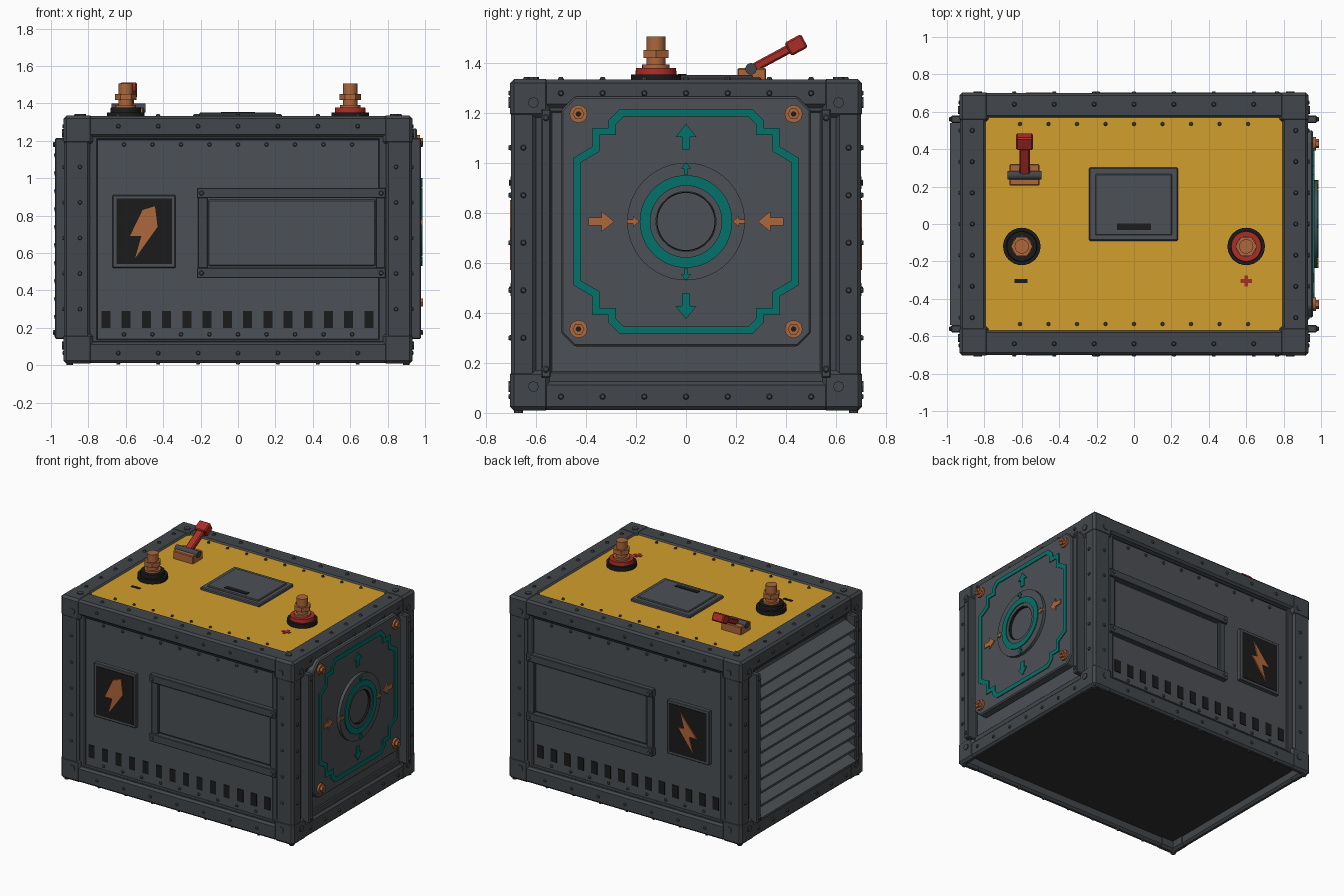
import bpy, bmesh, math
from mathutils import Vector

if "Cube" in bpy.data.objects:
    bpy.data.objects.remove(bpy.data.objects["Cube"])

COL = {"frame_grey": (0.055, 0.062, 0.069), "panel_grey": (0.072, 0.080, 0.089), "black": (0.011, 0.011, 0.011),
       "yellow": (0.64, 0.345, 0.025), "teal": (0.001, 0.165, 0.14), "copper": (0.42, 0.135, 0.045),
       "red": (0.40, 0.027, 0.02), "underside_dark": (0.03, 0.03, 0.031)}
MAT = {}
for n, c in COL.items():
    MAT[n] = bpy.data.materials.new(n)
    MAT[n].diffuse_color = (*c, 1)


class Part:
    """One object gathered from simple solids."""
    def __init__(self, name, mat, bevel=0, smooth=False):
        self.name, self.mat, self.bevel, self.smooth = name, mat, bevel, smooth
        self.bm = bmesh.new()

    def loops(self, loops, closed=False):
        vs = [[self.bm.verts.new(p) for p in l] for l in loops]
        n = len(vs[0])
        pairs = list(zip(vs, vs[1:])) + ([(vs[-1], vs[0])] if closed else [])
        for a, b in pairs:
            for i in range(n):
                self.bm.faces.new((a[i], a[(i + 1) % n], b[(i + 1) % n], b[i]))
        if not closed:
            self.bm.faces.new(vs[0])
            self.bm.faces.new(vs[-1])
        return self

    def prism(self, pts, axis, a, b):
        return self.loops([[put(p, axis, t) for p in pts] for t in (a, b)])

    def ring(self, outer, inner, axis, a, b):
        return self.loops([[put(p, axis, t) for p in l] for l, t in
                           ((outer, a), (outer, b), (inner, b), (inner, a))], True)

    def box(self, x0, x1, y0, y1, z0, z1):
        return self.prism([(x0, y0), (x1, y0), (x1, y1), (x0, y1)], 'z', z0, z1)

    def cyl(self, c, axis, a, b, r, r2=None, n=24):
        return self.loops([[put(p, axis, t) for p in circle(c, q, n)] for t, q in ((a, r), (b, r2 or r))])

    def done(self):
        bmesh.ops.recalc_face_normals(self.bm, faces=self.bm.faces)
        me = bpy.data.meshes.new(self.name)
        self.bm.to_mesh(me)
        self.bm.free()
        me.materials.append(MAT[self.mat])
        ob = bpy.data.objects.new(self.name, me)
        bpy.context.collection.objects.link(ob)
        if self.bevel:
            m = ob.modifiers.new("bevel", 'BEVEL')
            m.width, m.segments = self.bevel, 1
        if self.smooth:
            bpy.ops.object.select_all(action='DESELECT')
            ob.select_set(True)
            bpy.context.view_layer.objects.active = ob
            bpy.ops.object.shade_smooth_by_angle(angle=math.radians(35))


def put(p, axis, t):
    u, v = p
    return {'x': (t, u, v), 'y': (u, t, v), 'z': (u, v, t)}[axis]


def circle(c, r, n=48):
    return [(c[0] + r * math.cos(2 * math.pi * i / n), c[1] + r * math.sin(2 * math.pi * i / n)) for i in range(n)]


def spread(a, b, n):
    return [a + (b - a) * i / (n - 1) for i in range(n)]


S = (-1, 1)
CZ = 0.765
# core body, with underside plate and yellow lid
Part("body", "panel_grey").box(-.9, .9, -.665, .665, .085, 1.29).done()
Part("underside", "underside_dark").box(-.89, .89, -.66, .66, .077, .086).done()
Part("lid", "yellow").box(-.80, .80, -.57, .57, 1.28, 1.322).done()

# frame: rails and posts
f = Part("frame", "frame_grey", .014)
for s in S:
    f.box(-.93, .93, *sorted((s * .70, s * .565)), 1.22, 1.332)
    f.box(-.93, .93, *sorted((s * .70, s * .655)), .012, .125)
    f.box(*sorted((s * .93, s * .79)), -.70, .70, 1.22, 1.332)
    f.box(*sorted((s * .93, s * .885)), -.70, .70, .012, .125)
    for t in S:
        f.box(*sorted((s * .93, s * .79)), *sorted((t * .70, t * .60)), .09, 1.3)
f.done()
# corner brackets and their bolts
c = Part("corner_brackets", "frame_grey", .016)
b = Part("corner_bolts", "frame_grey")
for s in S:
    for t in S:
        c.box(*sorted((s * .933, s * .775)), *sorted((t * .703, t * .545)), 1.18, 1.335)
        c.box(*sorted((s * .933, s * .775)), *sorted((t * .703, t * .65)), .009, .17)
        c.box(*sorted((s * .933, s * .88)), *sorted((t * .703, t * .545)), .009, .17)
        for z in (.105, 1.24):
            b.cyl((s * .835, z), 'y', t * .69, t * .709, .022, n=8)
            b.cyl((t * .61, z), 'x', s * .92, s * .94, .022, n=8)
        b.cyl((s * .835, t * .61), 'z', 1.32, 1.342, .022, n=8)
        b.cyl((s * .9, t * .67), 'z', .02, 0, .018, n=8)
c.done()
b.done()
# inner trim steps around the recessed panels
t_ = Part("inner_trim", "frame_grey", .006)
for s in S:
    y = sorted((s * .66, s * .682))
    x = sorted((s * .89, s * .912))
    for t in S:
        t_.box(*sorted((t * .80, t * .75)), *y, .12, 1.225)
        t_.box(*x, *sorted((t * .61, t * .535)), .12, 1.225)
    t_.box(-.8, .8, *y, 1.205, 1.225).box(-.8, .8, *y, .12, .14)
    t_.box(*x, -.6, .6, 1.2, 1.225).box(*x, -.6, .6, .12, .165)
t_.done()

# rivets on every face
r = Part("rivets", "frame_grey", smooth=True)
for s in S:
    for x in spread(-.64, .64, 7):
        for z in (.065, 1.278):
            r.cyl((x, z), 'y', s * .695, s * .709, .014, .008, 8)
        r.cyl((x, s * .64), 'z', 1.33, 1.342, .014, .008, 8)
        r.cyl((x, s * .675), 'z', .02, .003, .014, .008, 8)
    for y in spread(-.5, .5, 7):
        for z in (.065, 1.278):
            r.cyl((y, z), 'x', s * .925, s * .939, .014, .008, 8)
        r.cyl((s * .865, y), 'z', 1.33, 1.342, .014, .008, 8)
    for z in spread(.30, 1.06, 5):
        for t in S:
            r.cyl((t * .845, z), 'y', s * .695, s * .709, .014, .008, 8)
            r.cyl((t * .65, z), 'x', s * .925, s * .939, .014, .008, 8)
    for x in spread(-.61, .61, 9):
        for z in (.165, 1.18):
            r.cyl((x, z), 'y', s * .66, s * .676, .013, .008, 8)
        r.cyl((x, s * .535), 'z', 1.32, 1.332, .011, .007, 8)
r.done()

# front and back: warning sign, window frame, vent slots
BOLT = [(-.444, .85), (-.43, .74), (-.55, .572), (-.517, .69), (-.578, .69), (-.51, .83)]
BACK_BOLT = [(-.444, .85), (-.475, .74), (-.428, .735), (-.55, .572), (-.517, .69), (-.578, .69)]
for s, side in ((-1, "front"), (1, "back")):
    Y = lambda a, b: sorted((s * a, s * b))
    p = Part(side + "_sign_plate", "panel_grey", .004)
    p.box(-.67, -.335, *Y(.66, .692), .52, .91).done()
    Part(side + "_sign_field", "black").box(-.65, -.353, *Y(.69, .696), .54, .89).done()
    Part(side + "_sign_bolt", "copper").prism(BOLT if s < 0 else BACK_BOLT, 'y', s * .695, s * .704).done()
    p = Part(side + "_window_frame", "frame_grey", .005)
    p.box(-.22, .79, *Y(.66, .702), .893, .948).box(-.22, .79, *Y(.66, .702), .465, .522)
    p.box(-.215, -.163, *Y(.66, .685), .5, .91).box(.737, .787, *Y(.66, .685), .5, .91)
    for x in (-.195, .765):
        for z in (.92, .493):
            p.cyl((x, z), 'y', s * .70, s * .708, .014, n=8)
    p.done()
    Part(side + "_window", "panel_grey", .006).box(-.16, .735, *Y(.66, .676), .53, .885).done()
    p = Part(side + "_vent_slots", "black")
    for x in spread(-.706, .70, 14):
        p.box(x - .024, x + .024, *Y(.66, .67), .2, .29)
    p.done()

# upright strips on both ends
p = Part("end_strips", "frame_grey", .006)
for s in S:
    for t in S:
        p.box(*sorted((s * .9, s * .978)), t * .56 - .02, t * .56 + .02, .14, 1.215)
        for z in (.175, 1.18):
            p.cyl((t * .56, z), 'x', s * .975, s * .99, .015, n=8)
p.done()
# left louvre slats
p = Part("left_louvres", "panel_grey")
for i in range(11):
    z = .15 + i * .096
    p.prism([(-.89, z + .03), (-.98, z), (-.985, z + .02), (-.89, z + .066)], 'y', -.54, .54)
p.done()

# right octagonal plate with painted circuit outline
oct_ = [(a * sx, CZ + b * sz) for sx, sz, q in ((1, 1, 0), (-1, 1, 1), (-1, -1, 0), (1, -1, 1))
        for a, b in (((.5, .445), (.445, .5)) if not q else ((.445, .5), (.5, .445)))]
Part("right_plate", "panel_grey", .008).prism(oct_, 'x', .89, .958).done()


def four(pts):
    out = []
    for sx, sz in ((1, 1), (1, -1), (-1, -1), (-1, 1)):
        out += [(sx * a, CZ + sz * b) for a, b in (pts if sx * sz > 0 else pts[::-1])]
    return out


OUT = [(.265, .449), (.31, .404), (.31, .374), (.374, .374), (.374, .30), (.449, .255)]
INN = [(.25, .419), (.28, .389), (.28, .345), (.345, .345), (.345, .28), (.419, .237)]
Part("teal_outline", "teal").ring(four(OUT), four(INN), 'x', .95, .964).done()
# central port
O = (0, CZ)
Part("port_collar", "panel_grey", smooth=True).ring(circle(O, .235), circle(O, .12), 'x', .94, .98).done()
Part("port_teal_ring", "teal", smooth=True).ring(circle(O, .185), circle(O, .143), 'x', .975, .986).done()
Part("port_inner_rim", "black", smooth=True).ring(circle(O, .119), circle(O, .114), 'x', .94, .977).done()
Part("port_core", "panel_grey", smooth=True).cyl(O, 'x', .94, .962, .116, n=48).done()
# arrows: copper ones point in, teal ones point out
for k, mat in enumerate(("copper", "teal")):
    p = Part(mat + "_arrows", mat)
    for s in S:
        for near, far, w, x in ((.287, .39, .042, .964), (.187, .235, .022, .986)):
            tip, tail = (far, near) if k else (near, far)
            m = (tip + tail) / 2
            a = [(tip, 0), (m, w), (m, w * .4), (tail, w * .4), (tail, -w * .4), (m, -w * .4), (m, -w)]
            p.prism([(v, CZ + s * u) if k else (s * u, CZ + v) for u, v in a], 'x', x - .009, x)
    p.done()
p = Part("plate_bolts", "copper")
q = Part("plate_bolt_sockets", "black")
for s in S:
    for t in S:
        o = (s * .43, CZ + t * .43)
        p.cyl(o, 'x', .95, .972, .036, n=12).ring(circle(o, .024, 6), circle(o, .01, 6), 'x', .965, .99)
        q.cyl(o, 'x', .966, .975, .0105, n=6)
p.done()
q.done()

# lid hatch
Part("hatch", "panel_grey", .006).box(-.24, .235, -.09, .302, 1.315, 1.342).done()
Part("hatch_panel", "panel_grey", .005).box(-.207, .203, -.06, .268, 1.335, 1.351).done()
Part("hatch_grip", "black").box(-.09, .09, -.032, .002, 1.345, 1.355).done()
# terminals and polarity marks
for x, name, mat in ((-.6, "negative", "black"), (.6, "positive", "red")):
    o = (x, -.12)
    Part(name + "_base", "black", smooth=True).cyl(o, 'z', 1.315, 1.352, .1, n=32).done()
    Part(name + "_collar", mat, smooth=True).cyl(o, 'z', 1.345, 1.378, .083, .08, 32).done()
    p = Part(name + "_post", "copper", smooth=True)
    p.cyl(o, 'z', 1.37, 1.505, .038).cyl(o, 'z', 1.375, 1.392, .055, n=24)
    p.cyl(o, 'z', 1.418, 1.45, .058, n=6).done()
Part("minus_mark", "black").box(-.638, -.57, -.315, -.295, 1.32, 1.326).done()
Part("plus_mark", "red").box(.57, .63, -.315, -.295, 1.32, 1.326).box(.59, .61, -.335, -.275, 1.32, 1.3255).done()

# knife switch lever
L = -.585
Part("switch_base", "copper", .005).box(L - .08, L + .08, .205, .32, 1.315, 1.378).done()
Part("switch_axle", "frame_grey", smooth=True).cyl((.26, 1.375), 'x', L - .09, L + .09, .023).done()
d = Vector((.88, .475)).normalized()
n = Vector((-d.y, d.x))
for name, a, e, w, h in (("lever_arm", 0, .19, .028, .018), ("lever_knob", .165, .24, .045, .03)):
    q = Vector((.262, 1.374))
    pts = [tuple(q + d * u + n * v) for u, v in ((a, -h), (e, -h), (e, h), (a, h))]
    Part(name, "red", .007).prism(pts, 'x', L - w, L + w).done()

for m in bpy.data.materials:
    if m.users and not m.is_grease_pencil:
        m.use_nodes = True
        m.node_tree.nodes["Principled BSDF"].inputs["Base Color"].default_value = m.diffuse_color
